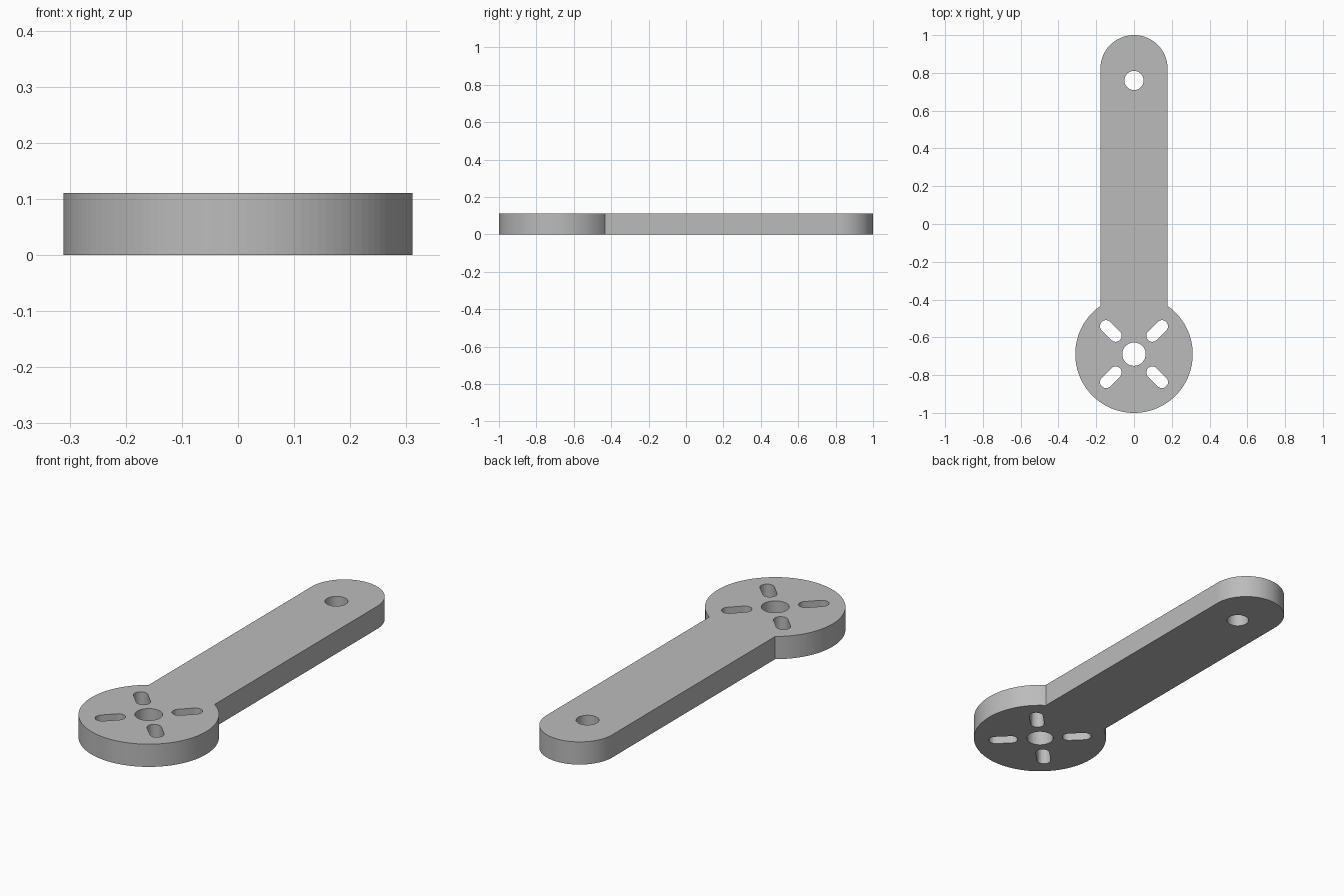
import bpy
import bmesh
from math import radians, degrees, acos, cos, sin, hypot

cube = bpy.data.objects.get("Cube")
if cube:
    bpy.data.objects.remove(cube, do_unlink=True)

THICK = 0.111
DISC_Y, DISC_R = -0.689, 0.311
ARM_R = 0.178
TIP_Y = 1 - ARM_R


def arc(cx, cy, r, start, end, steps):
    """Points along an arc, angles in degrees, both ends included."""
    angles = [radians(start + (end - start) * i / steps) for i in range(steps + 1)]
    return [(cx + r * cos(a), cy + r * sin(a)) for a in angles]


def circle(cx, cy, r, steps):
    return arc(cx, cy, r, 0, 360, steps)[:-1]


def slot(angle, inner, outer, r):
    """Rounded slot pointing away from the disc centre."""
    c, s = cos(radians(angle)), sin(radians(angle))
    return (arc(outer * c, DISC_Y + outer * s, r, angle - 90, angle + 90, 12)
            + arc(inner * c, DISC_Y + inner * s, r, angle + 90, angle + 270, 12))


# Outline: round mounting disc joined to a straight arm with a round tip
join = degrees(acos(ARM_R / DISC_R))
outline = (arc(0, DISC_Y, DISC_R, 180 - join, 360 + join, 96)
           + arc(0, TIP_Y, ARM_R, 0, 180, 48))

# Holes: centre bore, tip hole and four diagonal slots
holes = [circle(0, DISC_Y, 0.062, 32), circle(0, 0.76, 0.051, 32)]
holes += [slot(45 + 90 * i, hypot(0.097, 0.097), hypot(0.148, 0.148), 0.032)
          for i in range(4)]

# Flat plate with holes, extruded to thickness
curve = bpy.data.curves.new("arm_outline", "CURVE")
curve.dimensions = "2D"
curve.fill_mode = "BOTH"
curve.extrude = THICK / 2
for loop in [outline] + holes:
    spline = curve.splines.new("POLY")
    spline.points.add(len(loop) - 1)
    for point, (x, y) in zip(spline.points, loop):
        point.co = (x, y, 0, 1)
    spline.use_cyclic_u = True

helper = bpy.data.objects.new("arm_outline", curve)
bpy.context.collection.objects.link(helper)
depsgraph = bpy.context.evaluated_depsgraph_get()
mesh = bpy.data.meshes.new_from_object(helper.evaluated_get(depsgraph))
bpy.data.objects.remove(helper, do_unlink=True)
bpy.data.curves.remove(curve)

# Weld, rest on the ground and keep flat faces
bm = bmesh.new()
bm.from_mesh(mesh)
bmesh.ops.remove_doubles(bm, verts=bm.verts, dist=0.0001)
bmesh.ops.translate(bm, verts=bm.verts, vec=(0, 0, THICK / 2))
bmesh.ops.recalc_face_normals(bm, faces=bm.faces)
for face in bm.faces:
    face.smooth = False
bm.to_mesh(mesh)
bm.free()

# Single grey material
grey = bpy.data.materials.new("plain_grey")
grey.use_nodes = True
colour = (0.5, 0.5, 0.5, 1)
grey.diffuse_color = colour
grey.node_tree.nodes["Principled BSDF"].inputs["Base Color"].default_value = colour
mesh.materials.clear()
mesh.materials.append(grey)

mesh.name = "mounting_arm"
arm = bpy.data.objects.new("mounting_arm", mesh)
bpy.context.collection.objects.link(arm)
